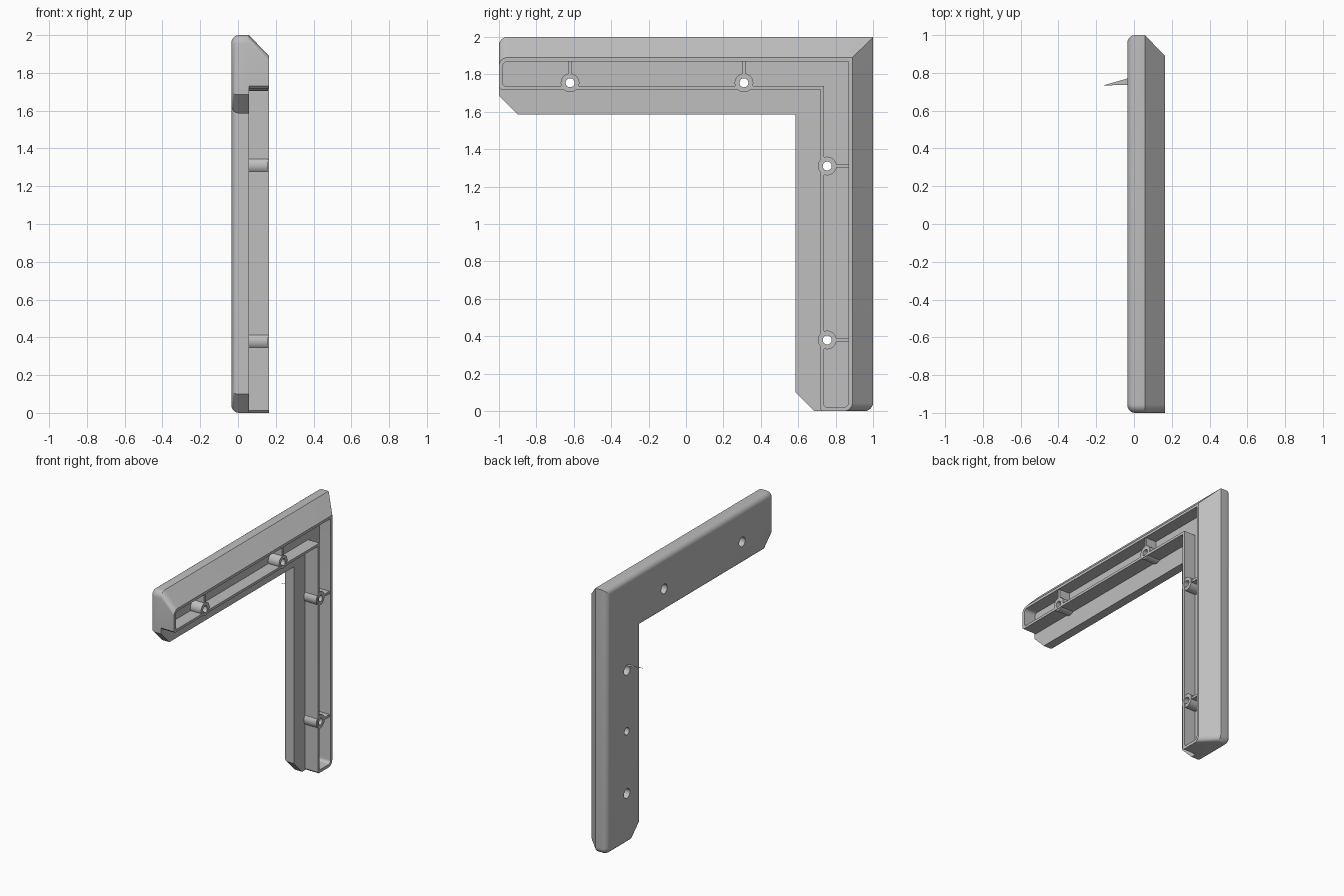
import bpy, bmesh, math

if "Cube" in bpy.data.objects:
    bpy.data.objects.remove(bpy.data.objects["Cube"], do_unlink=True)

grey = bpy.data.materials.new("grey plastic")
grey.use_nodes = True
colour = (0.52, 0.52, 0.52, 1)
grey.diffuse_color = colour
grey.node_tree.nodes["Principled BSDF"].inputs["Base Color"].default_value = colour

BACK, STEP, FRONT, FLOOR = -0.035, 0.057, 0.165, 0.07


def swap(p):
    """Map the horizontal arm onto the upright arm."""
    return (p[1] - 1, p[0] + 1)


def outline(outer, inner, end, cut, radius):
    """L outline in (y, z): outer and inner insets, end inset, end chamfer, end fillet."""
    half = [(1 - inner, 2 - inner), (end + cut - 1, 2 - inner), (end - 1, 2 - inner + cut)]
    for k in range(7):
        a = math.pi - k * math.pi / 12
        half.append((end - 1 + radius + radius * math.cos(a),
                     2 - outer - radius + radius * math.sin(a)))
    half.append((1 - outer, 2 - outer))
    return half + [swap(p) for p in reversed(half[1:-1])]


def circle(y, z, r, n=32):
    return [(y + r * math.cos(2 * math.pi * k / n), z + r * math.sin(2 * math.pi * k / n))
            for k in range(n)]


def loft(bm, layers):
    """Join (x, outline) layers into a closed solid."""
    rings = [[bm.verts.new((x, y, z)) for y, z in pts] for x, pts in layers]
    n = len(rings[0])
    for a, b in zip(rings, rings[1:]):
        for k in range(n):
            bm.faces.new((a[k], a[(k + 1) % n], b[(k + 1) % n], b[k]))
    bm.faces.new(rings[0])
    bm.faces.new(rings[-1])


def make(name, bm):
    bmesh.ops.remove_doubles(bm, verts=bm.verts, dist=1e-5)
    bmesh.ops.recalc_face_normals(bm, faces=bm.faces)
    mesh = bpy.data.meshes.new(name)
    bm.to_mesh(mesh)
    bm.free()
    mesh.materials.append(grey)
    obj = bpy.data.objects.new(name, mesh)
    bpy.context.collection.objects.link(obj)
    return obj


def activate(obj):
    bpy.ops.object.select_all(action='DESELECT')
    obj.select_set(True)
    bpy.context.view_layer.objects.active = obj


# Bracket body: rounded back, wide flange, raised rib with sloped outside, pocket
layers = []
ROUND = 0.04
for k in range(6):
    a = k * math.pi / 10
    d = ROUND * (1 - math.sin(a))
    layers.append((BACK + ROUND * (1 - math.cos(a)),
                   outline(d, 0.415 - d, d, 0.1 - 0.586 * d, 0.045 - 0.6 * d)))
layers += [
    (STEP, outline(0, 0.415, 0, 0.1, 0.045)),
    (STEP, outline(0, 0.282, 0, 0.012, 0.045)),
    (FRONT, outline(0.11, 0.282, 0, 0.012, 0.045)),
    (FRONT, outline(0.13, 0.263, 0.022, 0.01, 0.025)),
    (FLOOR, outline(0.13, 0.263, 0.022, 0.01, 0.025)),
]
bm = bmesh.new()
loft(bm, layers)
body = make("bracket_body", bm)

# Screw positions on both arms
screws = [(-0.62, 1.755), (0.31, 1.755)]
screws += [swap(p) for p in screws]

# Screw bosses standing in the pocket
bm = bmesh.new()
for y, z in screws:
    loft(bm, [(0.05, circle(y, z, 0.05)), (0.16, circle(y, z, 0.05))])
bosses = make("screw_bosses", bm)

# Stepped cutter for the screw holes, plus one blind hole in the back
bm = bmesh.new()
for y, z in screws:
    loft(bm, [(-0.2, circle(y, z, 0.036)), (0.03, circle(y, z, 0.036)),
              (0.03, circle(y, z, 0.024)), (0.3, circle(y, z, 0.024))])
loft(bm, [(-0.2, circle(0.755, 0.85, 0.028)), (0.03, circle(0.755, 0.85, 0.028))])
cutter = make("hole_cutter", bm)
cutter.hide_render = True

for obj in (body, bosses):
    mod = obj.modifiers.new("holes", 'BOOLEAN')
    mod.operation = 'DIFFERENCE'
    mod.solver = 'EXACT'
    mod.object = cutter
    activate(obj)
    bpy.ops.object.modifier_apply(modifier=mod.name)
    bpy.ops.object.shade_smooth_by_angle(angle=math.radians(30))
bpy.data.objects.remove(cutter, do_unlink=True)

# Thin webs joining each boss to the outer pocket wall
bm = bmesh.new()
for y, z in screws[:2]:
    web = [(y - 0.009, z + 0.045), (y + 0.009, z + 0.045), (y + 0.009, 1.875), (y - 0.009, 1.875)]
    for pts in (web, [swap(p) for p in web]):
        loft(bm, [(0.06, pts), (0.155, pts)])
make("boss_webs", bm)

# Thin sliver sticking out of the back beside the upper screw hole
bm = bmesh.new()
sliver = [(BACK, 0.77), (-0.165, 0.733), (BACK, 0.737)]
bm.faces.new([bm.verts.new((x, y, 1.35)) for x, y in sliver])
make("back_sliver", bm)
